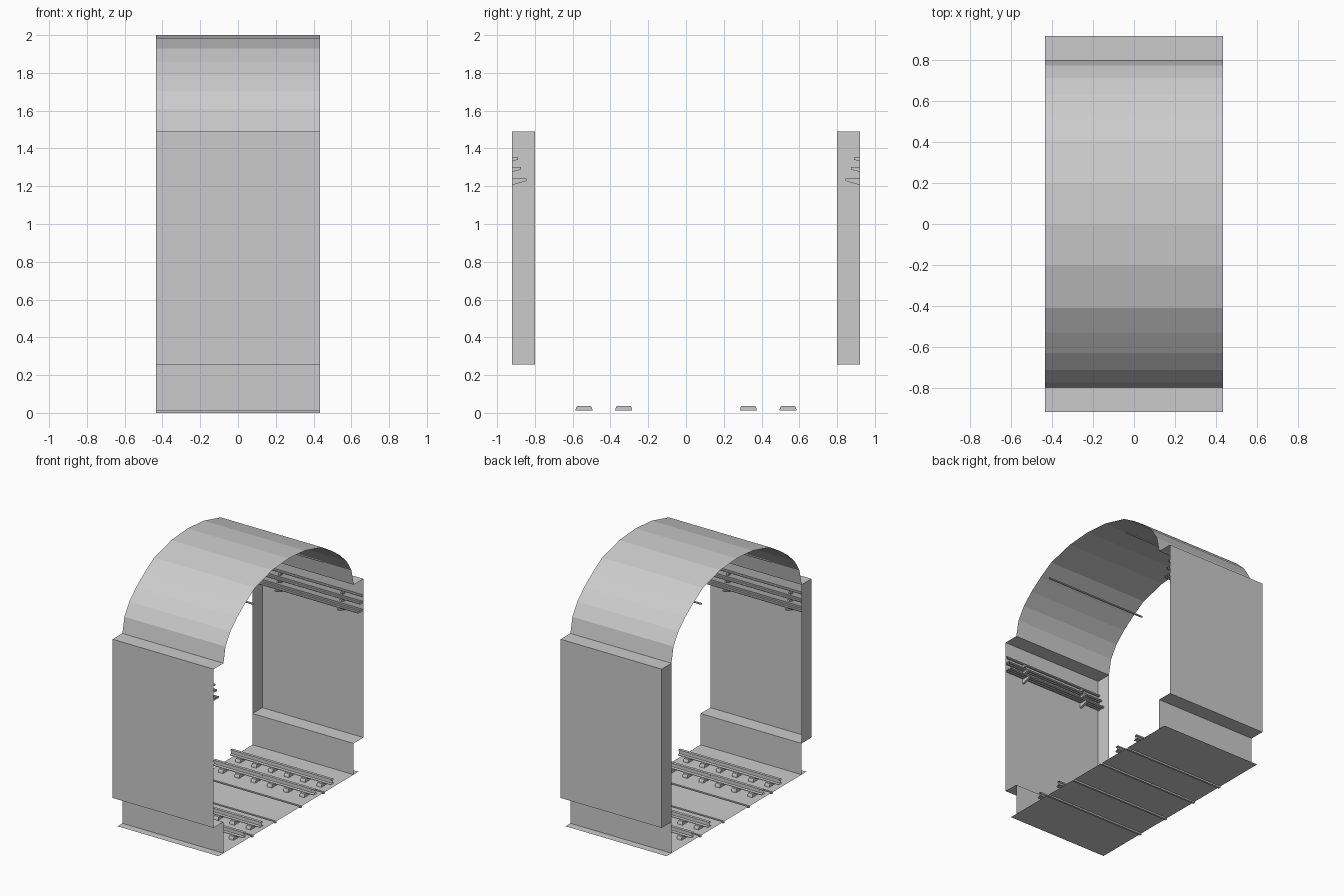
import bpy
import math

if "Cube" in bpy.data.objects:
    bpy.data.objects.remove(bpy.data.objects["Cube"])

HALF = 0.435  # half length of the tunnel section along x


def make(name, verts, faces):
    mesh = bpy.data.meshes.new(name)
    mesh.from_pydata(verts, [], faces)
    mesh.update()
    obj = bpy.data.objects.new(name, mesh)
    bpy.context.collection.objects.link(obj)
    return obj


def sweep(name, profile, x0=-HALF, x1=HALF, closed=False, caps=False):
    """Extrude a (y, z) profile along x."""
    n = len(profile)
    verts = [(x, y, z) for x in (x0, x1) for y, z in profile]
    faces = [(i, (i + 1) % n, n + (i + 1) % n, n + i) for i in range(n if closed else n - 1)]
    if caps:
        faces += [tuple(reversed(range(n))), tuple(range(n, 2 * n))]
    return make(name, verts, faces)


def circle(y, z, r, n=8):
    return [(y + r * math.cos(2 * math.pi * i / n), z + r * math.sin(2 * math.pi * i / n))
            for i in range(n)]


def mirrored(half):
    """Complete a half profile (y from + to 0) across y = 0."""
    tail = half[:-1] if half[-1][0] == 0 else half
    return half + [(-y, z) for y, z in reversed(tail)]


# Faceted vault
sweep("vault", mirrored([(0.80, 1.49), (0.775, 1.61), (0.715, 1.705), (0.63, 1.785),
                         (0.53, 1.857), (0.41, 1.93), (0.20, 1.985), (0, 2.0)]))

# Floor slab with narrow drainage grooves
FLOOR, G = 0.012, 0.008
floor = [(0.86, FLOOR)]
for gy in (0.44, 0.155):
    floor += [(gy + G, FLOOR), (gy + G, 0), (gy - G, 0), (gy - G, FLOOR)]
sweep("floor", mirrored(floor))

# Overall side features, built for both sides
for s, side in ((-1, "front"), (1, "back")):
    # Stepped side wall
    sweep(side + "_wall", [(s * 0.80, FLOOR), (s * 0.80, 0.255), (s * 0.92, 0.255),
                           (s * 0.92, 1.49), (s * 0.80, 1.49)])
    # End panel closing the wall recess on one end only
    make(side + "_recess_end", [(-HALF, s * y, z) for y, z in
                                ((0.80, 0.255), (0.92, 0.255), (0.92, 1.49), (0.80, 1.49))],
         [(0, 1, 2, 3)])

    # Cable brackets and the cables lying on them
    for k, (depth, top, root, tip) in enumerate(((0.031, 1.353, 0.018, 0.014),
                                                 (0.047, 1.302, 0.026, 0.014),
                                                 (0.075, 1.240, 0.034, 0.012))):
        prof = [(s * 0.92, top), (s * 0.92, top - root),
                (s * (0.92 - depth), top - tip), (s * (0.92 - depth), top)]
        for x in (-0.27, 0.27):
            sweep(f"{side}_cable_bracket_{k}", prof, x - 0.008, x + 0.008, True, True)
        for c in range(k + 1):
            sweep(f"{side}_cable_{k}_{c}",
                  circle(s * (0.908 - 0.022 * c), top + 0.009, 0.009), closed=True)

    # Overhead power wire above each track
    sweep(side + "_overhead_wire", circle(s * 0.43, 1.81, 0.007), closed=True)

    # Rails on rows of short sleeper blocks
    for y in (0.33, 0.54):
        cy = s * y
        right = [(0.020, 0.037), (0.020, 0.042), (0.004, 0.046),
                 (0.004, 0.063), (0.011, 0.067), (0.011, 0.077)]
        rail = right + [(-a, b) for a, b in reversed(right)]
        sweep(side + "_rail", [(cy + a, z) for a, z in rail], closed=True)
        block = [(-0.045, FLOOR), (0.045, FLOOR), (0.043, 0.024), (0.037, 0.037),
                 (-0.037, 0.037), (-0.043, 0.024)]
        for i in range(6):
            x = (i - 2.5) * 0.14
            sweep(side + "_sleeper_block", [(cy + a, z) for a, z in block],
                  x - 0.02, x + 0.02, True, True)
